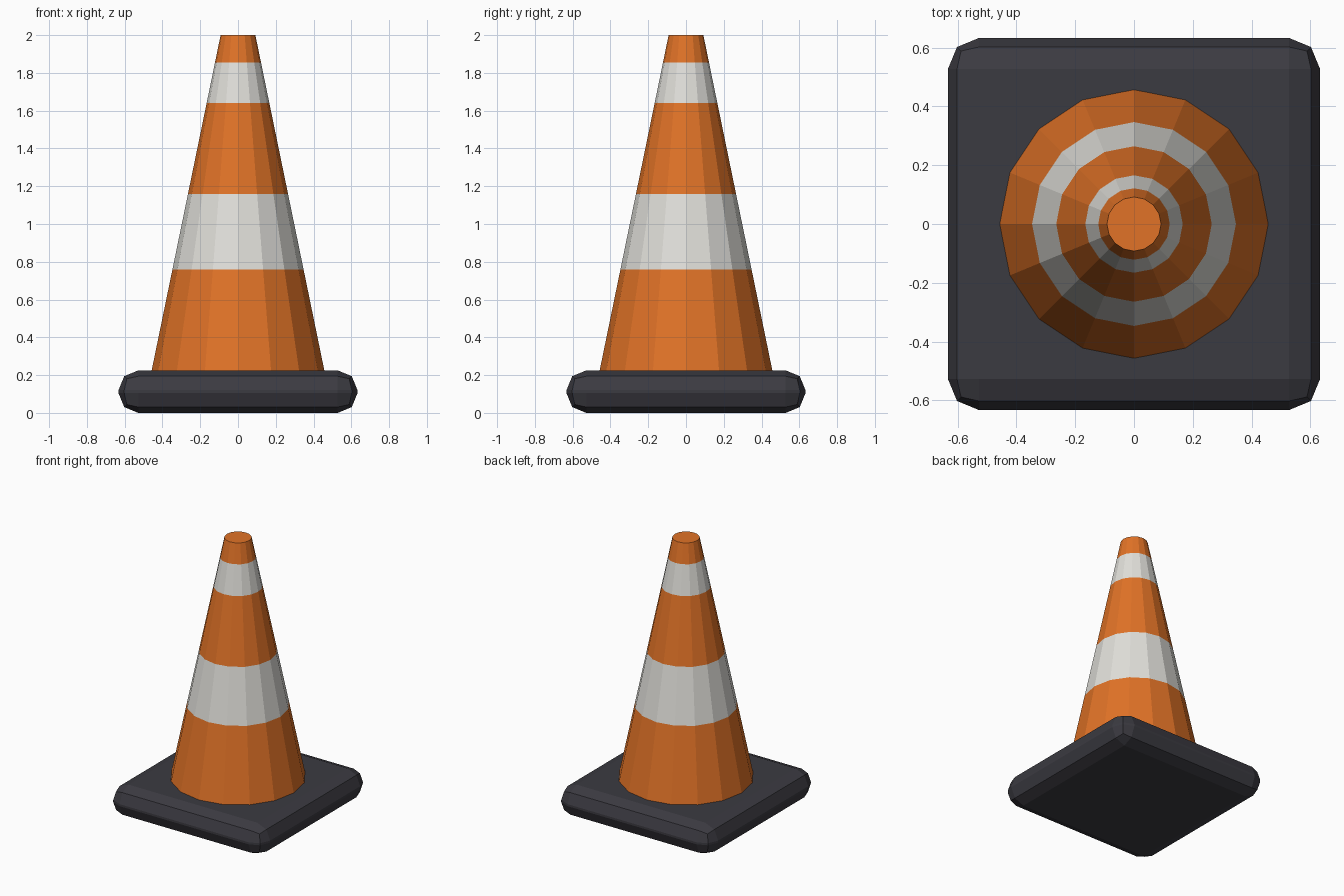
import bpy, bmesh
from math import cos, sin, tau

if "Cube" in bpy.data.objects:
    bpy.data.objects.remove(bpy.data.objects["Cube"])


def make_material(name, rgb):
    mat = bpy.data.materials.new(name)
    mat.use_nodes = True
    mat.diffuse_color = (*rgb, 1)
    mat.node_tree.nodes["Principled BSDF"].inputs["Base Color"].default_value = (*rgb, 1)
    return mat


orange = make_material("orange plastic", (0.75, 0.17, 0.02))
white = make_material("off white band", (0.75, 0.74, 0.70))
black = make_material("dark rubber", (0.044, 0.043, 0.053))


def add_object(name, bm, materials):
    bmesh.ops.recalc_face_normals(bm, faces=bm.faces)
    mesh = bpy.data.meshes.new(name)
    bm.to_mesh(mesh)
    bm.free()
    for mat in materials:
        mesh.materials.append(mat)
    obj = bpy.data.objects.new(name, mesh)
    bpy.context.collection.objects.link(obj)
    return obj


# Square rubber foot with rounded edges
BASE_TOP = 0.225
WIDTH = 1.266
bm = bmesh.new()
bmesh.ops.create_cube(bm, size=1)
for v in bm.verts:
    v.co.x *= WIDTH
    v.co.y *= WIDTH
    v.co.z = (v.co.z + 0.5) * BASE_TOP
base = add_object("base", bm, [black])
bevel = base.modifiers.new("rounded edges", 'BEVEL')
bevel.width = 0.105
bevel.segments = 2

# Tapered body, with a ring of vertices at each stripe edge
SIDES = 16
R_BOTTOM, R_TOP, TOP = 0.457, 0.092, 2.0
levels = [BASE_TOP, 0.76, 1.16, 1.64, 1.855, TOP]
bm = bmesh.new()
rings = []
for z in levels:
    r = R_BOTTOM + (R_TOP - R_BOTTOM) * (z - BASE_TOP) / (TOP - BASE_TOP)
    rings.append([bm.verts.new((r * cos(tau * i / SIDES), r * sin(tau * i / SIDES), z))
                  for i in range(SIDES)])
for band, (low, high) in enumerate(zip(rings, rings[1:])):
    for i in range(SIDES):
        j = (i + 1) % SIDES
        face = bm.faces.new((low[i], low[j], high[j], high[i]))
        face.material_index = band % 2  # stripes alternate
bm.faces.new(rings[0][::-1])
bm.faces.new(rings[-1])
add_object("cone_body", bm, [orange, white])
